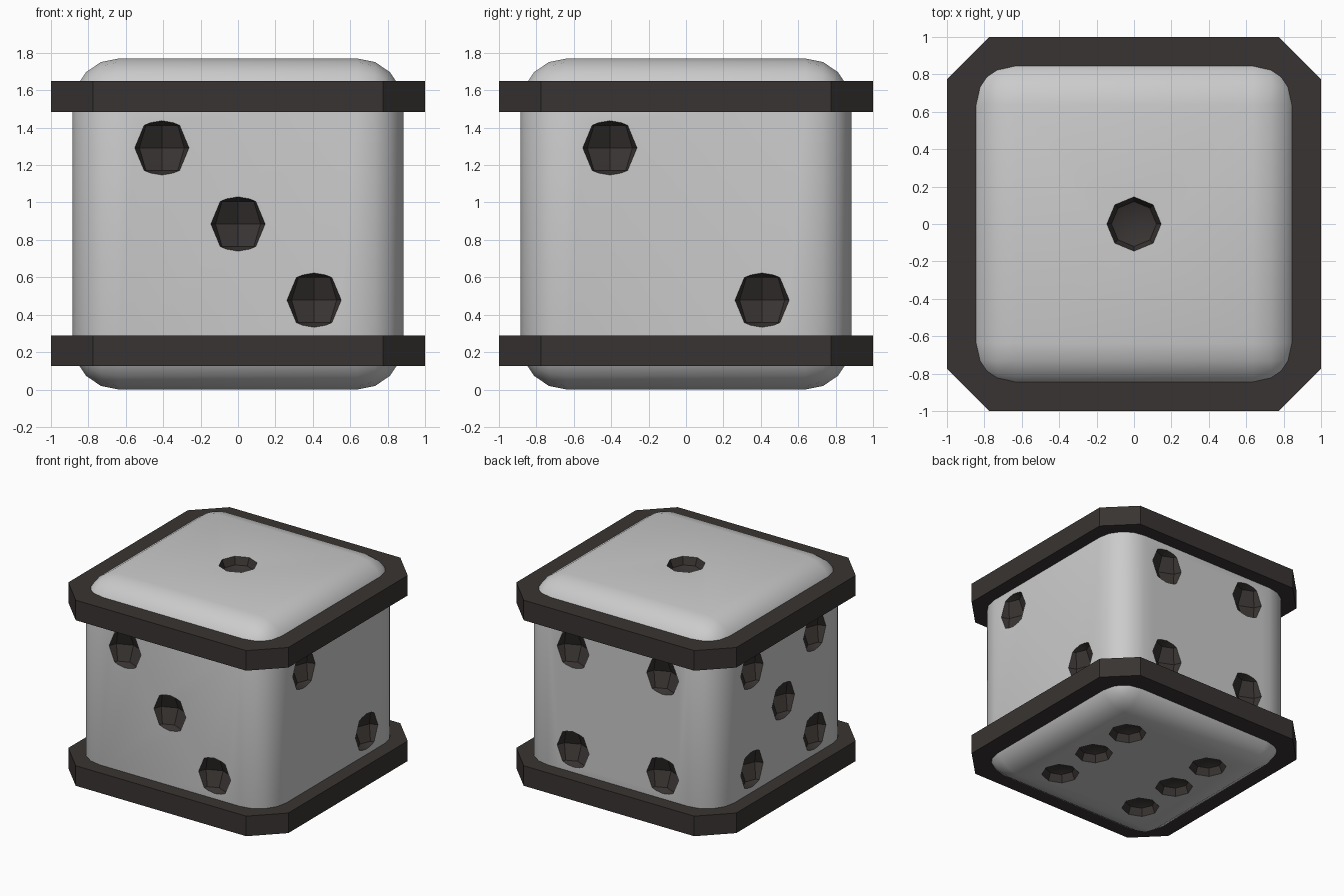
import bpy, bmesh
from mathutils import Matrix, Vector

if "Cube" in bpy.data.objects:
    bpy.data.objects.remove(bpy.data.objects["Cube"])

H = 0.885          # half size of the cube
P = 0.407          # pip spacing
R = 0.17           # pip sphere radius
OUT = H + 0.06     # pip sphere centres sit just outside the faces

dark = bpy.data.materials.new("dark_brown")
dark.diffuse_color = (0.04, 0.034, 0.032, 1)
dark.use_nodes = True
dark.node_tree.nodes["Principled BSDF"].inputs["Base Color"].default_value = dark.diffuse_color


def new_object(name, bm):
    mesh = bpy.data.meshes.new(name)
    bm.to_mesh(mesh)
    bm.free()
    obj = bpy.data.objects.new(name, mesh)
    bpy.context.collection.objects.link(obj)
    return obj


# rounded cube body
bm = bmesh.new()
bmesh.ops.create_cube(bm, size=2 * H, matrix=Matrix.Translation((0, 0, H)))
bmesh.ops.bevel(bm, geom=bm.edges[:], offset=0.248, segments=4, profile=0.5,
                affect='EDGES')
body = new_object("die_body", bm)
body.data.materials.append(None)
body.data.materials.append(dark)

# pip cutters: low-poly spheres, laid out per face
corners = [(-P, -P), (-P, P), (P, -P), (P, P)]
diagonal = [(-P, P), (P, -P)]
centres = [Vector((0, 0, OUT))]                                          # top 1
centres += [Vector((OUT, a, b)) for a, b in diagonal]                    # right 2
centres += [Vector((a, -OUT, b)) for a, b in diagonal + [(0, 0)]]        # front 3
centres += [Vector((a, OUT, b)) for a, b in corners]                     # back 4
centres += [Vector((-OUT, a, b)) for a, b in corners + [(0, 0)]]         # left 5
centres += [Vector((a, b, -OUT)) for a in (-P, P) for b in (-P, 0, P)]   # bottom 6
bm = bmesh.new()
for c in centres:
    bmesh.ops.create_uvsphere(bm, u_segments=8, v_segments=4, radius=R,
                              matrix=Matrix.Translation(c + Vector((0, 0, H))))
for f in bm.faces:
    f.material_index = 1
cutter = new_object("pip_cutter", bm)
cutter.data.materials.append(None)
cutter.data.materials.append(dark)

# carve the pips, then smooth the rounded edges
mod = body.modifiers.new("pips", 'BOOLEAN')
mod.operation = 'DIFFERENCE'
mod.solver = 'EXACT'
mod.material_mode = 'INDEX'
mod.object = cutter
bpy.context.view_layer.objects.active = body
body.select_set(True)
bpy.ops.object.modifier_apply(modifier=mod.name)
bpy.ops.object.shade_smooth_by_angle(angle=0.5)
bpy.data.objects.remove(cutter)

# chamfered square bands
C = 0.775
outline = [(1, -C), (1, C), (C, 1), (-C, 1), (-1, C), (-1, -C), (-C, -1), (C, -1)]
for name, low, high in (("lower_band", 0.125, 0.29), ("upper_band", 1.485, 1.65)):
    bm = bmesh.new()
    face = bm.faces.new([bm.verts.new((x, y, low)) for x, y in outline])
    ext = bmesh.ops.extrude_face_region(bm, geom=[face], use_keep_orig=True)
    top = [v for v in ext["geom"] if isinstance(v, bmesh.types.BMVert)]
    bmesh.ops.translate(bm, verts=top, vec=(0, 0, high - low))
    bmesh.ops.recalc_face_normals(bm, faces=bm.faces[:])
    new_object(name, bm).data.materials.append(dark)
